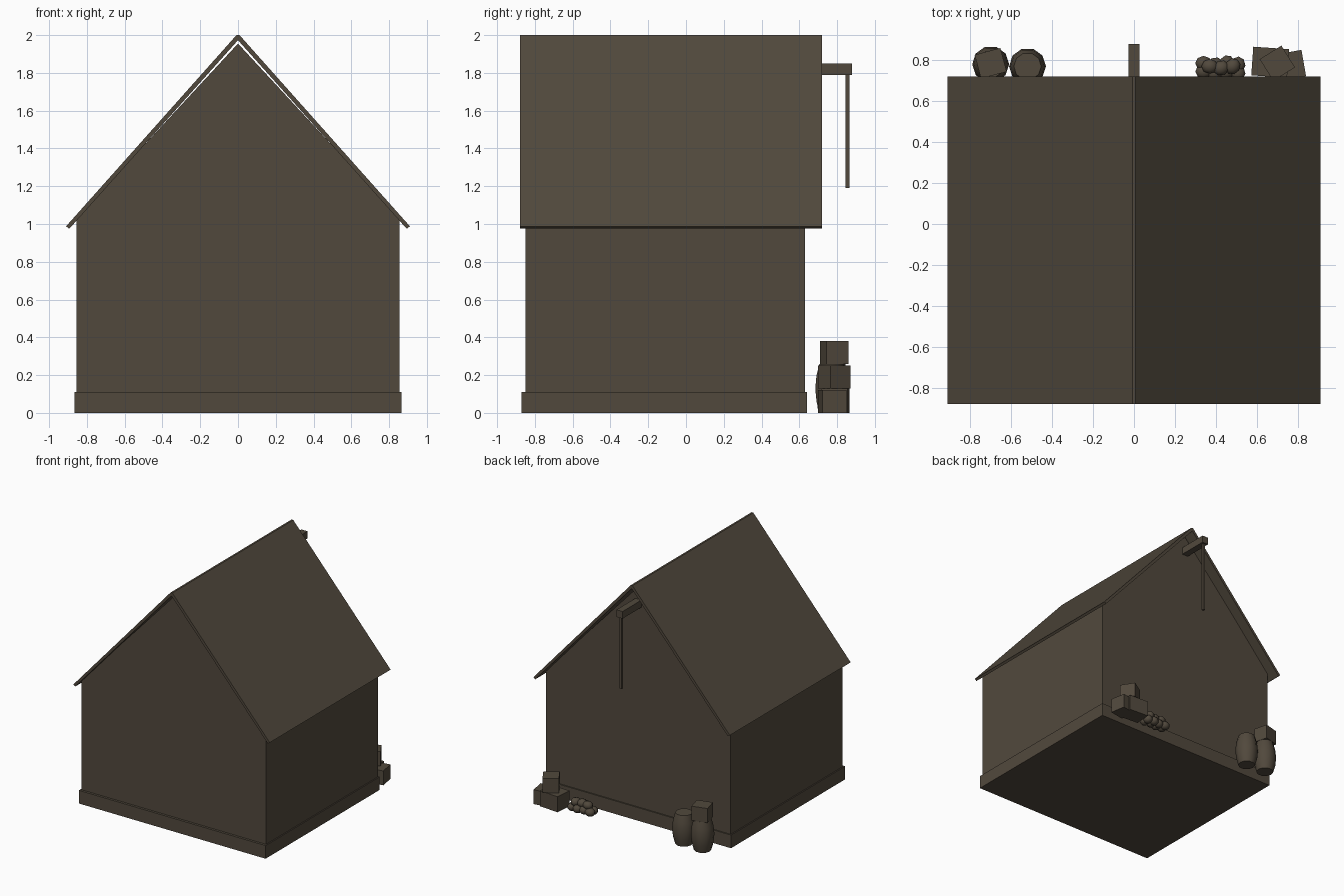
import bpy, bmesh, math
from mathutils import Matrix, Vector

cube = bpy.data.objects.get("Cube")
if cube:
    bpy.data.objects.remove(cube, do_unlink=True)

wood = bpy.data.materials.new("dark_brown_wood")
wood.use_nodes = True
colour = (0.083, 0.066, 0.046, 1)
wood.diffuse_color = colour
wood.node_tree.nodes["Principled BSDF"].inputs["Base Color"].default_value = colour


def finish(name, bm):
    bmesh.ops.recalc_face_normals(bm, faces=bm.faces)
    mesh = bpy.data.meshes.new(name)
    bm.to_mesh(mesh)
    bm.free()
    mesh.materials.append(wood)
    obj = bpy.data.objects.new(name, mesh)
    bpy.context.scene.collection.objects.link(obj)
    return obj


def box(name, centre, size, turn=0):
    bm = bmesh.new()
    m = (Matrix.Translation(centre) @ Matrix.Rotation(math.radians(turn), 4, 'Z')
         @ Matrix.Diagonal((*size, 1)))
    bmesh.ops.create_cube(bm, size=1, matrix=m)
    return finish(name, bm)


def extrude_y(name, outline, y0, y1):
    """Outline of (x, z) points pushed along y."""
    bm = bmesh.new()
    face = bm.faces.new([bm.verts.new((x, y0, z)) for x, z in outline])
    new = bmesh.ops.extrude_face_region(bm, geom=[face])["geom"]
    bmesh.ops.translate(bm, vec=(0, y1 - y0, 0),
                        verts=[v for v in new if isinstance(v, bmesh.types.BMVert)])
    return finish(name, bm)


def smooth(obj, angle):
    bpy.ops.object.select_all(action='DESELECT')
    obj.select_set(True)
    bpy.context.view_layer.objects.active = obj
    bpy.ops.object.shade_smooth_by_angle(angle=math.radians(angle))


def barrel(name, x, y):
    sides = 10
    bm = bmesh.new()
    rings = []
    for r, z in ((0.067, 0), (0.083, 0.06), (0.09, 0.13), (0.083, 0.20), (0.067, 0.26)):
        rings.append([bm.verts.new((x + r * math.cos(math.tau * i / sides),
                                    y + r * math.sin(math.tau * i / sides), z))
                      for i in range(sides)])
    for low, high in zip(rings, rings[1:]):
        for i in range(sides):
            j = (i + 1) % sides
            bm.faces.new((low[i], low[j], high[j], high[i]))
    bm.faces.new(rings[0])
    bm.faces.new(rings[-1])
    smooth(finish(name, bm), 40)


# House body and plinth
extrude_y("gabled_walls", [(-0.855, 0.05), (0.855, 0.05), (0.855, 1.03),
                           (0, 1.955), (-0.855, 1.03)], -0.85, 0.63)
box("plinth", (0, -0.115, 0.055), (1.73, 1.51, 0.11))

# Overhanging roof
extrude_y("roof", [(-0.91, 0.988), (-0.008, 2.0), (0.008, 2.0), (0.91, 0.988),
                   (0.893, 0.975), (0, 1.973), (-0.893, 0.975)], -0.88, 0.72)

# Hoist at the back gable
box("hoist_beam", (0, 0.74, 1.82), (0.056, 0.28, 0.06))
box("hoist_rope", (0, 0.855, 1.495), (0.02, 0.02, 0.61))

# Barrels with a crate on one of them
barrel("corner_barrel", -0.70, 0.78)
barrel("inner_barrel", -0.52, 0.77)
box("barrel_crate", (-0.70, 0.785, 0.32), (0.13, 0.12, 0.12), 15)

# Stacked crates
box("large_crate", (0.665, 0.79, 0.065), (0.175, 0.14, 0.13), -4)
box("small_crate", (0.765, 0.775, 0.06), (0.13, 0.13, 0.12), 10)
box("top_crate", (0.70, 0.785, 0.19), (0.125, 0.125, 0.12), 32)

# Pile of lumpy sacks: a row on the ground and a row resting on it
bm = bmesh.new()
for count, start, y, z in ((4, 0.34, 0.785, 0.035), (4, 0.34, 0.745, 0.035), (3, 0.37, 0.77, 0.08)):
    for i in range(count):
        m = (Matrix.Translation((start + 0.056 * i, y - 0.008 * (i % 2), z))
             @ Matrix.Rotation(0.5 * i, 4, 'Z') @ Matrix.Diagonal((0.043, 0.038, 0.034, 1)))
        bmesh.ops.create_uvsphere(bm, u_segments=8, v_segments=5, radius=1, matrix=m)
smooth(finish("sack_pile", bm), 50)
